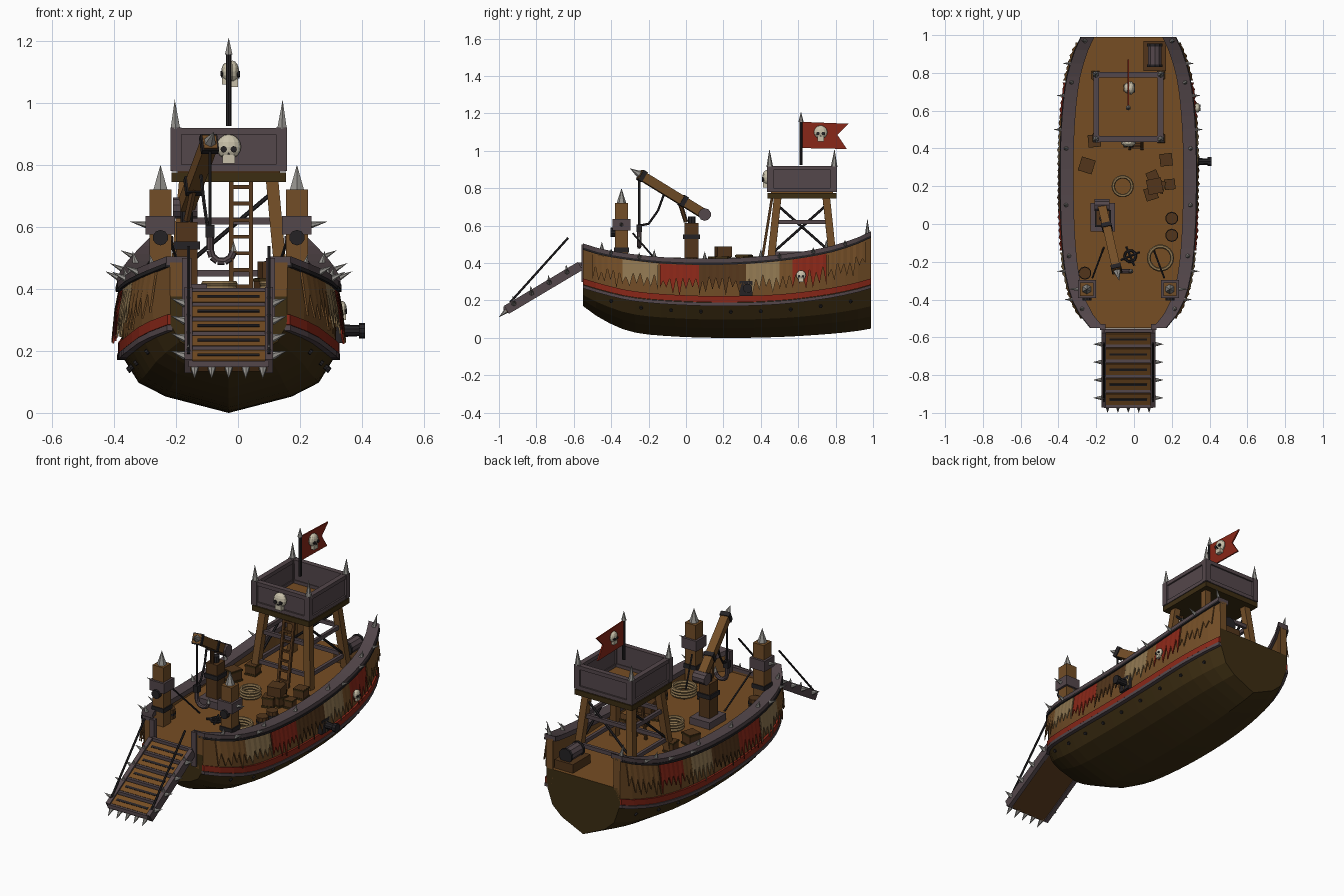
import bpy, bmesh, math, random
from mathutils import Vector as V, Matrix

if "Cube" in bpy.data.objects:
    bpy.data.objects.remove(bpy.data.objects["Cube"])
random.seed(4)
COL = {"hull_wood": (.17, .075, .02), "deck_wood": (.18, .074, .017), "dark_hull": (.045, .026, .006),
       "dark_wood": (.085, .036, .011), "purple_grey": (.088, .063, .07), "black_iron": (.018, .016, .018),
       "red": (.25, .02, .009), "tan_cloth": (.27, .18, .08), "bone": (.58, .53, .4), "spike_grey": (.3, .29, .27)}
MATS = {}
for n, c in COL.items():
    MATS[n] = bpy.data.materials.new(n)
    MATS[n].diffuse_color = (*c, 1)
PARTS = {}
CX, DECK = -.03, .375

def get(name, mat):
    return PARTS.setdefault((name, mat), bmesh.new())

def frame(a, b):
    a, b = V(a), V(b)
    z = (b - a).normalized()
    ref = V((0, 1, 0)) if abs(z.z) > .8 else V((0, 0, 1))
    x = ref.cross(z).normalized()
    m = Matrix((x, z.cross(x), z)).transposed().to_4x4()
    return Matrix.Translation((a + b) / 2) @ m, (b - a).length

def rod(name, mat, a, b, r1, r2=None, n=8):
    m, l = frame(a, b)
    bmesh.ops.create_cone(get(name, mat), cap_ends=True, segments=n, radius1=r1,
                          radius2=r1 if r2 is None else r2, depth=l, matrix=m)

def spike(name, a, d, l, r=.012):
    rod(name, "spike_grey", a, V(a) + V(d).normalized() * l, r, 0, 6)

def beam(name, mat, a, b, w, h):
    m, l = frame(a, b)
    bmesh.ops.create_cube(get(name, mat), size=1, matrix=m @ Matrix.Diagonal((w, h, l, 1)))

def box(name, mat, c, s, rz=0):
    bmesh.ops.create_cube(get(name, mat), size=1, matrix=Matrix.Translation(c) @
                          Matrix.Rotation(rz, 4, 'Z') @ Matrix.Diagonal((*s, 1)))

def loft(name, mat, rings, wrap=True, caps=True, cyclic=False):
    bm = get(name, mat)
    vs = [[bm.verts.new(p) for p in r] for r in rings]
    n = len(vs[0])
    for i in range(len(vs) if cyclic else len(vs) - 1):
        a, b = vs[i], vs[(i + 1) % len(vs)]
        for j in range(n if wrap else n - 1):
            k = (j + 1) % n
            bm.faces.new((a[j], a[k], b[k], b[j]))
    if caps and wrap and not cyclic:
        bm.faces.new(vs[0])
        bm.faces.new(vs[-1])

def torus(name, mat, c, R, r, n=18, m=6):
    loft(name, mat, [[V(c) + V(((R + r * math.cos(t)) * math.cos(u), (R + r * math.cos(t)) * math.sin(u), r * math.sin(t)))
                      for t in (2 * math.pi * j / m for j in range(m))]
                     for u in (2 * math.pi * i / n for i in range(n))], cyclic=True)

def skull(name, c, s, d):
    c, d, up = V(c), V(d), V((0, 0, 1))
    t = d.cross(up)
    m = Matrix.Translation(c) @ Matrix((t, d, up)).transposed().to_4x4()
    bmesh.ops.create_uvsphere(get(name, "bone"), u_segments=12, v_segments=8, radius=s,
                              matrix=m @ Matrix.Diagonal((1, .6, 1, 1)))
    bmesh.ops.create_cube(get(name, "bone"), size=s, matrix=m @ Matrix.Translation((0, s * .2, -s)) @ Matrix.Diagonal((1, .6, .7, 1)))
    for k in (-1, 1):
        e = c + t * k * s * .4 - up * s * .2
        rod(name + "_eyes", "black_iron", e + d * s * .3, e + d * s * .66, s * .26)
    rod(name + "_eyes", "black_iron", c + d * s * .3 - up * s * .55, c + d * s * .62 - up * s * .55, s * .12, n=3)

# hull stations: y, half width, keel z, rail z, stripe z
ST = [(-.55, .19, .17, .505, .29), (-.45, .265, .1, .475, .26), (-.3, .315, .035, .45, .225), (-.1, .34, .01, .43, .205),
      (.2, .35, 0, .425, .195), (.5, .345, .005, .445, .205), (.75, .32, .02, .485, .235), (.9, .28, .035, .53, .265), (.99, .24, .05, .57, .29)]

def hull(y):
    i = max(k for k in range(len(ST) - 1) if ST[k][0] <= y or k == 0)
    a, b = ST[i], ST[i + 1]
    p, q = ST[max(i - 1, 0)], ST[min(i + 2, len(ST) - 1)]
    h = b[0] - a[0]
    t = (y - a[0]) / h
    out = []
    for k in range(1, 5):
        m0, m1 = (b[k] - p[k]) / (b[0] - p[0]) * h, (q[k] - a[k]) / (q[0] - a[0]) * h
        out.append((2*t**3 - 3*t*t + 1)*a[k] + (t**3 - 2*t*t + t)*m0 + (3*t*t - 2*t**3)*b[k] + (t**3 - t*t)*m1)
    return out

YS = [-.55 + 1.54 * i / 22 for i in range(23)]

def low(y):
    h, k, r, s = hull(y)
    half = [(.58, .27), (.83, .5), (.985, .95), (.985, 1.0)]
    pts = [(f * h, k + g * (s - k)) for f, g in half]
    return [(CX - x, y, z) for x, z in reversed(pts)] + [(CX, y, k)] + [(CX + x, y, z) for x, z in pts]

loft("lower_hull", "dark_hull", [low(y) for y in YS], wrap=False)
for y in (-.55, .99):  # flat bow and stern
    h = hull(y)[0]
    get("end_transoms", "dark_hull").faces.new([get("end_transoms", "dark_hull").verts.new(p) for p in
        [(CX - h * .99, y, DECK)] + low(y) + [(CX + h * .99, y, DECK)]])
loft("deck", "deck_wood", [[(CX - hull(y)[0] + .02, y, DECK), (CX + hull(y)[0] - .02, y, DECK)] for y in YS], wrap=False)

def strip(name, mat, s, fn):  # closed section swept along one hull side
    loft(name, mat, [[(CX + s * x, y, z) for x, z in fn(*hull(y))] for y in YS])

def rect(x0, x1, z0, z1):
    return [(x0, z0), (x1, z0), (x1, z1), (x0, z1)]

for s in (-1, 1):
    strip("bulwark", "hull_wood", s, lambda h, k, r, t: [(.985*h, t), (h, r - .02), (h - .045, r - .02), (h - .045, DECK - .02), (h - .045, t)])
    strip("red_stripe", "red", s, lambda h, k, r, t: rect(h * .97, h + .007, t - .005, t + .028))
    strip("lower_strake", "purple_grey", s, lambda h, k, r, t: rect(h * .95, h + .009, t - .025, t - .007))
    strip("top_rail", "purple_grey", s, lambda h, k, r, t: rect(h - .06, h + .01, r - .028, r))
    strip("rail_band", "black_iron", s, lambda h, k, r, t: rect(h - .03, h + .014, r - .034, r - .022))
    # ragged cloth and plank patches
    for y0, y1, mat in ((-.5, -.34, "hull_wood"), (-.34, -.15, "tan_cloth"), (-.14, .07, "red"), (.07, .32, "dark_wood"),
                        (.32, .5, "tan_cloth"), (.5, .57, "hull_wood"), (.57, .75, "red"), (.76, .96, "hull_wood")):
        n = max(4, 2 * round((y1 - y0) / .035))
        rings = []
        for i in range(n + 1):
            y = y0 + (y1 - y0) * i / n
            h, k, r, t = hull(y)
            zt = r - .035
            zb = zt - (random.uniform(.06, .09) if i % 2 else random.uniform(.12, .17))
            zb = max(zb, t + .02)
            o = .012 + .1 * (zt - zb)
            rings.append([(CX + s * (h + a), y, z) for a, z in ((.006, zt), (o, zb), (o - .006, zb), (0, zt))])
        loft("side_patches", mat, rings)
    for y in (-.45, -.17, .1, .4, .75, .97):  # rail spikes
        h, k, r, t = hull(y)
        spike("rail_spikes", (CX + s * (h - .02), y, r - .005), (s * .25, 0, 1), .045 if y < .8 else .085, .013)
    for y in (-.4, -.25, .5, .68, .85):
        h, k, r, t = hull(y)
        spike("side_spikes", (CX + s * h, y, r - .015), (s, 0, .5), .06)
    for i in range(9):  # studs on the lower hull
        y = -.4 + i * .16
        p = V(low(y)[7 if s > 0 else 1]) * .5 + V(low(y)[6 if s > 0 else 2]) * .5
        rod("hull_studs", "black_iron", p, p + V((s * .008, 0, -.006)), .009)
    # bow end posts and mooring posts
    box("bow_posts", "purple_grey", (CX + s * .135, -.545, .4), (.03, .03, .2))
    x, y = CX + s * .22, -.345
    box("mooring_posts", "hull_wood", (x, y, .545), (.07, .07, .35))
    box("post_collars", "purple_grey", (x, y, .605), (.095, .095, .06))
    box("post_collars", "black_iron", (x, y, .47), (.08, .08, .025))
    rod("post_bolts", "black_iron", (x, y - .03, .565), (x, y - .06, .565), .025, n=10)
    spike("post_spikes", (x, y, .72), (0, 0, 1), .08, .026)
    spike("post_spikes", (x + s * .04, y, .605), (s, 0, .2), .06)
    rod("post_chains", "black_iron", (x - s * .03, y + .06, .56), (x - s * .09, y + .22, DECK), .005, n=5)
    # ramp side rails, spikes, chains
    A, B = V((CX + s * .13, -.565, .385)), V((CX + s * .13, -.96, .15))
    beam("ramp_rails", "purple_grey", A, B, .025, .05)
    rod("ramp_chains", "black_iron", (CX + s * .13, -.94, .19), (CX + s * .13, -.63, .535), .006, n=6)
    for i in range(4):
        p = A.lerp(B, .18 + i * .24)
        spike("ramp_spikes", p + V((s * .01, 0, .01)), (s, 0, .35), .05, .014)
        spike("ramp_spikes", p + V((0, 0, .02)), (0, -.2, 1), .03, .01)

# boarding ramp
A, B = V((CX, -.56, .38)), V((CX, -.96, .145))
beam("ramp_base", "dark_wood", A, B, .25, .025)
for i in range(5):
    p, q = A.lerp(B, i / 5 + .03), A.lerp(B, i / 5 + .17)
    up = V((0, -.5, .86)) * .014
    beam("ramp_boards", "deck_wood", p + up, q + up, .235, .014)
    beam("ramp_bars", "black_iron", p.lerp(q, .4) + up * 1.4, p.lerp(q, .6) + up * 1.4, .2, .008)
for i in range(6):
    p = A.lerp(B, i / 5)
    beam("ramp_crossbars", "purple_grey", p + V((-.13, -.005, .013)), p + V((.13, -.005, .013)), .02, .02)
for i in range(5):
    spike("ramp_tip_spikes", (CX - .11 + i * .055, -.955, .15), (0, -.75, -.65), .06, .016)

# watchtower
TY = .62
top = [(CX + a * .14, TY + b * .13, .75) for a, b in ((-1, -1), (1, -1), (1, 1), (-1, 1))]
base = [(CX + a * .175, TY + b * .17, DECK) for a, b in ((-1, -1), (1, -1), (1, 1), (-1, 1))]
for i in range(4):
    j = (i + 1) % 4
    a, b, c, d = V(base[i]), V(top[i]), V(base[j]), V(top[j])
    beam("tower_legs", "hull_wood", a, b, .04, .04)
    for t in (.2, .65):
        beam("tower_crossbars", "purple_grey", a.lerp(b, t), c.lerp(d, t), .018, .022)
    if i != 0:
        rod("tower_braces", "black_iron", a.lerp(b, .9), c.lerp(d, .2), .007, n=6)
box("tower_platform", "dark_hull", (CX, TY, .76), (.37, .37, .03))
box("tower_floor", "deck_wood", (CX, TY, .778), (.33, .33, .01))
for k in (-1, 1):
    box("tower_walls", "purple_grey", (CX, TY + k * .168, .845), (.35, .016, .13))
    box("tower_walls", "purple_grey", (CX + k * .168, TY, .845), (.016, .35, .13))
    for z in (.79, .908):
        beam("tower_trim", "purple_grey", (CX - .18, TY + k * .17, z), (CX + .18, TY + k * .17, z), .03, .022)
        beam("tower_trim", "purple_grey", (CX + k * .17, TY - .18, z), (CX + k * .17, TY + .18, z), .03, .022)
    for m in (-1, 1):
        box("tower_corners", "purple_grey", (CX + k * .17, TY + m * .17, .85), (.035, .035, .14))
        spike("tower_spikes", (CX + k * .172, TY + m * .172, .915), (k * .02, m * .02, 1), .095, .018)
skull("tower_skull", (CX, .432, .858), .04, (0, -1, 0))
for k in (-1, 1):
    beam("ladder_rails", "dark_wood", (.01 + k * .032, .40, DECK), (.01 + k * .032, .46, .75), .014, .014)
for i in range(7):
    t = (i + .6) / 7
    beam("ladder_rungs", "dark_wood", (-.025, .4 + .06 * t, DECK + .375 * t), (.045, .4 + .06 * t, DECK + .375 * t), .012, .012)

# flag
rod("flag_pole", "black_iron", (CX, .615, .925), (CX, .615, 1.16), .009)
spike("flag_tip", (CX, .615, 1.155), (0, 0, 1), .055, .014)
loft("flag", "red", [[(CX + x, y, z) for y, z in ((.62, 1.015), (.86, 1.01), (.81, 1.085), (.87, 1.145), (.62, 1.155))] for x in (-.004, .004)])
skull("flag_skull", (CX + .012, .72, 1.1), .036, (1, 0, 0))
skull("flag_skull", (CX - .006, .72, 1.1), .03, (-1, 0, 0))

# crane with hook
box("crane_base", "purple_grey", (-.165, .035, .395), (.13, .15, .04))
box("crane_mast", "dark_wood", (-.165, .03, .495), (.07, .075, .24))
box("crane_collar", "black_iron", (-.165, .03, .54), (.085, .09, .025))
rod("crane_collar", "black_iron", (-.165, .03, .61), (-.165, .03, .65), .02)
P, T = V((-.17, .1, .66)), V((-.09, -.25, .875))
beam("crane_boom", "hull_wood", P, T, .045, .05)
for t in (.3, .93):
    beam("boom_bands", "black_iron", P.lerp(T, t), P.lerp(T, t + .06), .055, .06)
rod("crane_wheel", "purple_grey", P - V((.04, 0, 0)), P + V((.04, 0, 0)), .034, n=10)
spike("boom_spike", T, (.2, -.8, .5), .06, .02)
rod("crane_strut", "dark_wood", (-.165, .0, .62), P.lerp(T, .4), .012, n=6)
rod("hoist_chain", "black_iron", T, (-.09, -.25, .6), .006, n=6)
slack = [P.lerp(T, .6), V((-.11, -.15, .68)), V((-.1, -.2, .61)), V((-.09, -.25, .6))]
for a, b in zip(slack, slack[1:]):
    rod("slack_chain", "black_iron", a, b, .006, n=6)
box("hook_block", "black_iron", (-.09, -.25, .585), (.03, .03, .04))
arc = [V((-.09, -.25, .57))] + [V((-.052 - .038 * math.cos(a), -.25, .525 - .038 * math.sin(a))) for a in (0, .6, 1.2, 1.8, 2.4, 3.0)]
for a, b in zip(arc, arc[1:]):
    rod("hook", "purple_grey", a, b, .012, n=8)
spike("hook_tip", arc[-1], (0, 0, 1), .035, .012)

# side cannon and side skull
box("cannon_port", "black_iron", (.322, .32, .265), (.04, .07, .08))
rod("cannon", "black_iron", (.31, .33, .265), (.4, .33, .265), .022, .017, 10)
rod("cannon", "black_iron", (.39, .33, .265), (.41, .33, .265), .025, n=10)
skull("side_skull", (CX + hull(.615)[0] + .028, .615, .335), .026, (1, 0, 0))

# stern winch
box("winch_bed", "dark_wood", (.11, .89, .4), (.12, .16, .05))
rod("winch_drum", "purple_grey", (.11, .83, .455), (.11, .95, .455), .038, n=10)
for y in (.83, .94):
    rod("winch_bands", "black_iron", (.11, y, .455), (.11, y + .015, .455), .042, n=10)

# deck cargo
for i in range(3):
    torus("rope_coil", "tan_cloth", (-.06, .2, .385 + i * .016), .05, .009)
    torus("rope_coil", "tan_cloth", (.14, -.18, .385 + i * .016), .062, .01)
for x, y, s, r in ((.17, .34, .06, .1), (.1, .25, .055, .4), (.13, .2, .06, -.3), (.09, .16, .06, .3), (.19, .21, .05, .1),
                   (-.25, .31, .07, -.3), (-.21, .44, .06, .1)):
    box("crates", "dark_wood", (x, y, DECK + s / 2), (s, s, s), r)
    for z in (.1, .9):
        box("crate_bands", "dark_hull", (x, y, DECK + s * z), (s + .006, s + .006, .01), r)
box("stacked_crate", "dark_wood", (.11, .2, .46), (.08, .08, .055), .2)
for x, y in ((.2, .03), (.2, -.06), (-.26, -.26)):
    rod("barrels", "dark_wood", (x, y, DECK), (x, y, .43), .032, n=10)
    rod("barrel_hoops", "black_iron", (x, y, .395), (x, y, .407), .035, n=10)
torus("grapple", "black_iron", (-.02, -.17, .39), .03, .007, 10)
for a in (.4, .4 + math.pi / 2):
    d = V((math.cos(a), math.sin(a), 0)) * .055
    rod("grapple", "black_iron", V((-.02, -.17, .392)) - d, V((-.02, -.17, .392)) + d, .007, n=6)

# turn the collected parts into objects
for (name, mat), bm in PARTS.items():
    bmesh.ops.recalc_face_normals(bm, faces=bm.faces)
    me = bpy.data.meshes.new(name)
    bm.to_mesh(me)
    bm.free()
    me.materials.append(MATS[mat])
    bpy.context.collection.objects.link(bpy.data.objects.new(name, me))

for m in bpy.data.materials:
    if m.users and not m.is_grease_pencil:
        m.use_nodes = True
        m.node_tree.nodes["Principled BSDF"].inputs["Base Color"].default_value = m.diffuse_color
